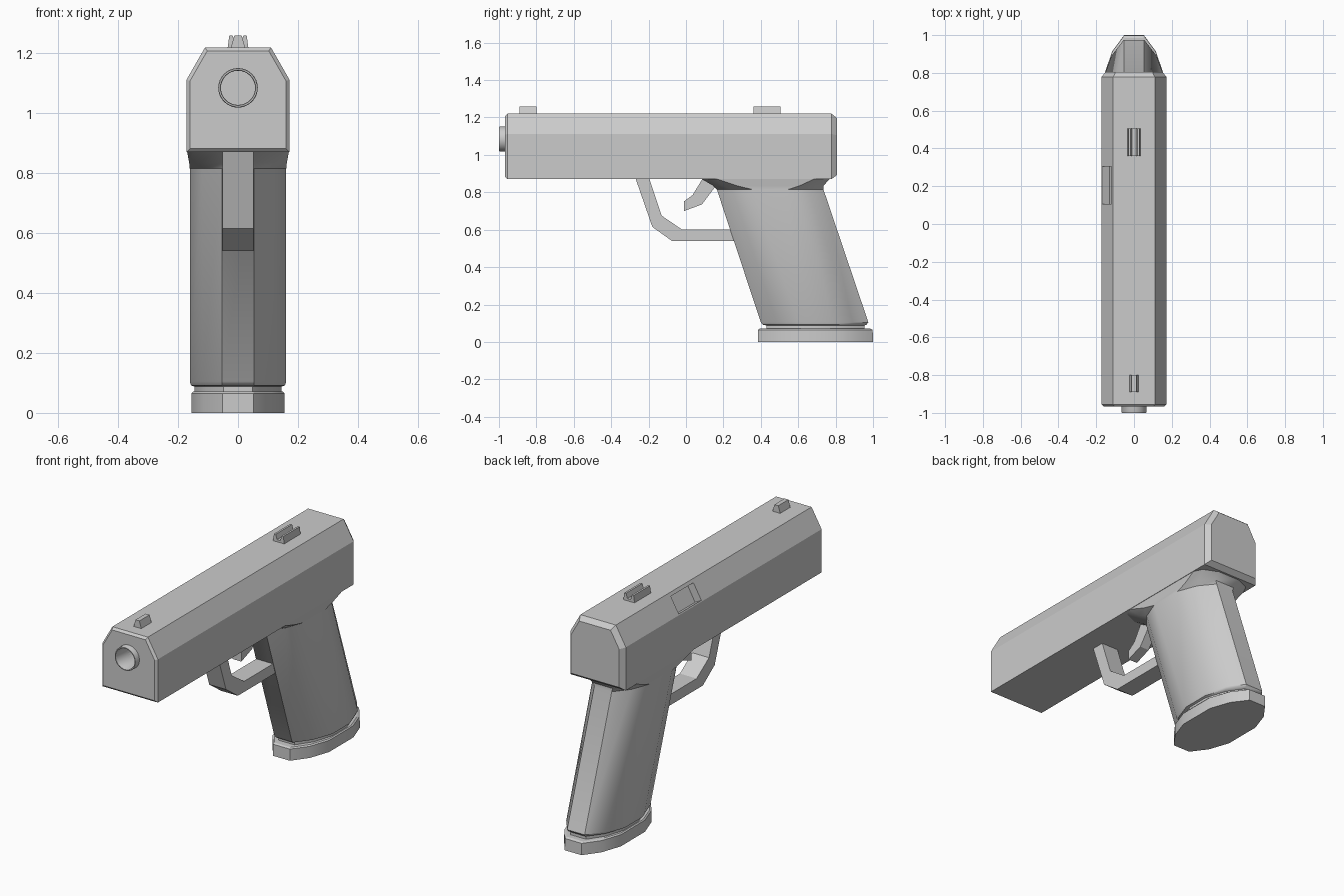
import bpy, bmesh, math
from mathutils import Vector, Matrix

if "Cube" in bpy.data.objects:
    bpy.data.objects.remove(bpy.data.objects["Cube"])


def make(name, verts, faces, smooth=None):
    me = bpy.data.meshes.new(name)
    bm = bmesh.new()
    vs = [bm.verts.new(v) for v in verts]
    for f in faces:
        bm.faces.new([vs[i] for i in f])
    bmesh.ops.recalc_face_normals(bm, faces=bm.faces)
    bm.to_mesh(me)
    bm.free()
    ob = bpy.data.objects.new(name, me)
    bpy.context.collection.objects.link(ob)
    if smooth:
        bpy.ops.object.select_all(action='DESELECT')
        ob.select_set(True)
        bpy.context.view_layer.objects.active = ob
        bpy.ops.object.shade_smooth_by_angle(angle=math.radians(smooth))
    return ob


def loft(name, rings, smooth=None, closed=False):
    n, m = len(rings[0]), len(rings)
    verts = [p for r in rings for p in r]
    faces = []
    for k in range(m if closed else m - 1):
        a, b = k * n, (k + 1) % m * n
        faces += [(a + i, a + (i + 1) % n, b + (i + 1) % n, b + i) for i in range(n)]
    if not closed:
        faces += [tuple(range(n)), tuple(range((m - 1) * n, m * n))]
    return make(name, verts, faces, smooth)


def side_profile(name, pts, half):
    return loft(name, [[(x, y, z) for y, z in pts] for x in (-half, half)])


def front_profile(name, pts, y0, y1):
    return loft(name, [[(x, y, z) for x, z in pts] for y in (y0, y1)])


# Slide: chamfered section with bevelled ends
def slide_ring(y, d):
    w, t = 0.172 - d, 0.11 - d * 0.6
    half = [(w, 0.87 + d), (w, 1.112 - d * 0.3), (t, 1.22 - d)]
    return [(x, y, z) for x, z in half] + [(-x, y, z) for x, z in half[::-1]]


slide = loft("slide", [slide_ring(-0.967, 0.012), slide_ring(-0.955, 0),
                       slide_ring(0.778, 0), slide_ring(0.806, 0.022)])

# Ejection port recess in the left chamfer
a, b = Vector((-0.169, 0, 1.118)), Vector((-0.121, 0, 1.204))
inward = Vector((0.87, 0, -0.49))
quad = [a - inward * 0.04, b - inward * 0.04, b + inward * 0.045, a + inward * 0.045]
port = front_profile("port_cutter", [(p.x, p.z) for p in quad], 0.105, 0.305)

# Bore recess behind the muzzle
bore = loft("bore_cutter", [[(0.058 * math.cos(t * math.tau / 32), y,
                             1.085 + 0.058 * math.sin(t * math.tau / 32))
                            for t in range(32)] for y in (-1.02, -0.70)])
for cutter in (port, bore):
    cutter.hide_render = True
    cutter.hide_set(True)
    mod = slide.modifiers.new("cut", 'BOOLEAN')
    mod.object = cutter
    mod.operation = 'DIFFERENCE'
    mod.solver = 'EXACT'

# Muzzle tube
loft("barrel_muzzle", [[(r * math.cos(t * math.tau / 32), y, 1.085 + r * math.sin(t * math.tau / 32))
                        for t in range(32)]
                       for r, y in ((0.066, -0.90), (0.066, -0.995), (0.064, -1.0),
                                    (0.059, -1.0), (0.057, -0.995), (0.057, -0.90))],
     smooth=35, closed=True)

# Sights
front_profile("front_sight", [(-0.025, 1.215), (0.025, 1.215), (0.012, 1.26), (-0.012, 1.26)], -0.89, -0.80)
front_profile("rear_sight", [(-0.035, 1.215), (0.035, 1.215), (0.029, 1.26), (0.018, 1.26),
                             (0.010, 1.232), (-0.010, 1.232), (-0.018, 1.26), (-0.029, 1.26)], 0.36, 0.505)


# Grip: raked rounded section, squarer where it flares into the slide
def grip_ring(y0, y1, z, w, k=1.0, sq=0.0):
    half = []
    for x, d in ((0.052, 0), (0.115, 0.085), (0.155, 0.20)):
        half.append(((x / 0.155 * (1 - sq) + sq * min(1, x / 0.11)) * w, d * k * (1 - sq)))
    right = [(x, y0 + d, z) for x, d in half] + [(x, y1 - d, z) for x, d in half[::-1]]
    return right + [(-x, y, z) for x, y, z in right[::-1]]


loft("grip", [grip_ring(0.43, 0.955, 0.06, 0.145), grip_ring(0.43, 0.955, 0.088, 0.145),
              grip_ring(0.412, 0.965, 0.092, 0.157), grip_ring(0.40, 0.975, 0.105, 0.161),
              grip_ring(0.165, 0.735, 0.815, 0.161, 0.95),
              grip_ring(0.145, 0.735, 0.835, 0.163, 0.85, 0.25),
              grip_ring(0.08, 0.77, 0.873, 0.17, 0.8, 0.5)], smooth=40)

# Magazine base plate
loft("magazine_base", [grip_ring(0.385, 1.0, 0, 0.155), grip_ring(0.385, 0.998, 0.065, 0.155),
                       grip_ring(0.395, 0.985, 0.071, 0.150)], smooth=20)

# Trigger guard and trigger
side_profile("trigger_guard", [(-0.27, 0.875), (-0.18, 0.615), (-0.075, 0.54), (0.30, 0.54),
                               (0.30, 0.60), (-0.02, 0.60), (-0.13, 0.675), (-0.197, 0.875)], 0.052)
side_profile("trigger", [(0.09, 0.875), (0.035, 0.785), (-0.01, 0.752), (-0.01, 0.70),
                         (0.085, 0.735), (0.16, 0.835), (0.16, 0.875)], 0.028)
